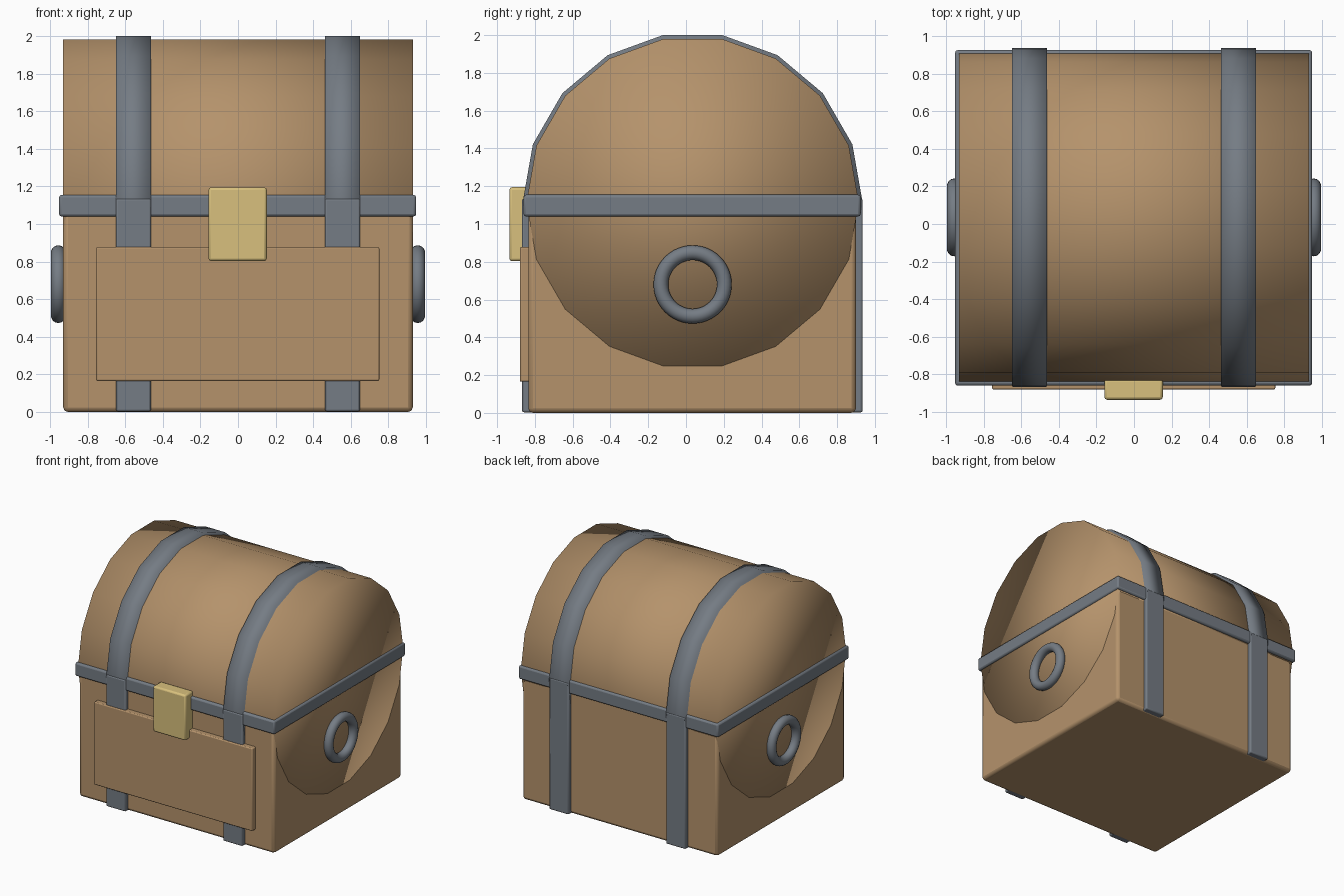
import bpy
import math

cube = bpy.data.objects.get("Cube")
if cube:
    bpy.data.objects.remove(cube, do_unlink=True)

CY = 0.035   # depth centre of the chest body and lid
LID_Z = 1.114  # axis height of the barrel lid


def material(name, color):
    mat = bpy.data.materials.new(name)
    mat.use_nodes = True
    mat.diffuse_color = (*color, 1)
    mat.node_tree.nodes["Principled BSDF"].inputs["Base Color"].default_value = (*color, 1)
    return mat


wood = material("brown wood", (0.46, 0.29, 0.148))
iron = material("grey iron", (0.178, 0.202, 0.232))
brass = material("yellow brass", (0.69, 0.53, 0.205))


def finish(name, mat):
    obj = bpy.context.object
    obj.name = name
    obj.data.materials.append(mat)
    return obj


def box(name, mat, x, y, z, bevel):
    """Bevelled block spanning the given (min, max) ranges."""
    spans = (x, y, z)
    bpy.ops.mesh.primitive_cube_add(size=1, location=[(a + b) / 2 for a, b in spans])
    obj = finish(name, mat)
    obj.scale = [b - a for a, b in spans]
    bpy.ops.object.transform_apply(location=False, rotation=False, scale=True)
    mod = obj.modifiers.new("Bevel", "BEVEL")
    mod.width = bevel
    mod.segments = 2
    bpy.ops.object.shade_smooth_by_angle(angle=math.radians(50))


def barrel(name, mat, x, radius, width):
    """Smooth 18-sided drum lying along x with a flat side on top."""
    bpy.ops.mesh.primitive_cylinder_add(vertices=18, radius=radius, depth=width,
                                        location=(x, CY, LID_Z),
                                        rotation=(0, math.pi / 2, 0))
    finish(name, mat)
    bpy.ops.object.shade_smooth()


# Wooden body, barrel lid and front panel
box("chest_body", wood, (-0.93, 0.93), (-0.835, 0.9), (0, 1.1), 0.025)
barrel("barrel_lid", wood, 0, 0.88, 1.864)
box("front_panel", wood, (-0.755, 0.752), (-0.88, -0.8), (0.165, 0.877), 0.008)

# Iron rim where the lid meets the body
box("rim", iron, (-0.952, 0.948), (-0.86, 0.925), (1.04, 1.155), 0.014)

# Iron straps around body and lid, and ring handles on both ends
for side, s in (("left", 1), ("right", -1)):
    x = s * 0.556
    box(side + "_body_strap", iron, (x - 0.093, x + 0.093), (-0.868, 0.935), (0.003, 1.135), 0.01)
    barrel(side + "_lid_strap", iron, x, 0.9, 0.186)
    bpy.ops.mesh.primitive_torus_add(major_radius=0.168, minor_radius=0.039,
                                     major_segments=48, minor_segments=14,
                                     location=(s * 0.956, CY, 0.68),
                                     rotation=(0, math.pi / 2, 0))
    finish(side + "_ring_handle", iron)
    bpy.ops.object.shade_smooth()

# Brass lock plate
box("lock", brass, (-0.157, 0.153), (-0.935, -0.825), (0.803, 1.195), 0.014)
